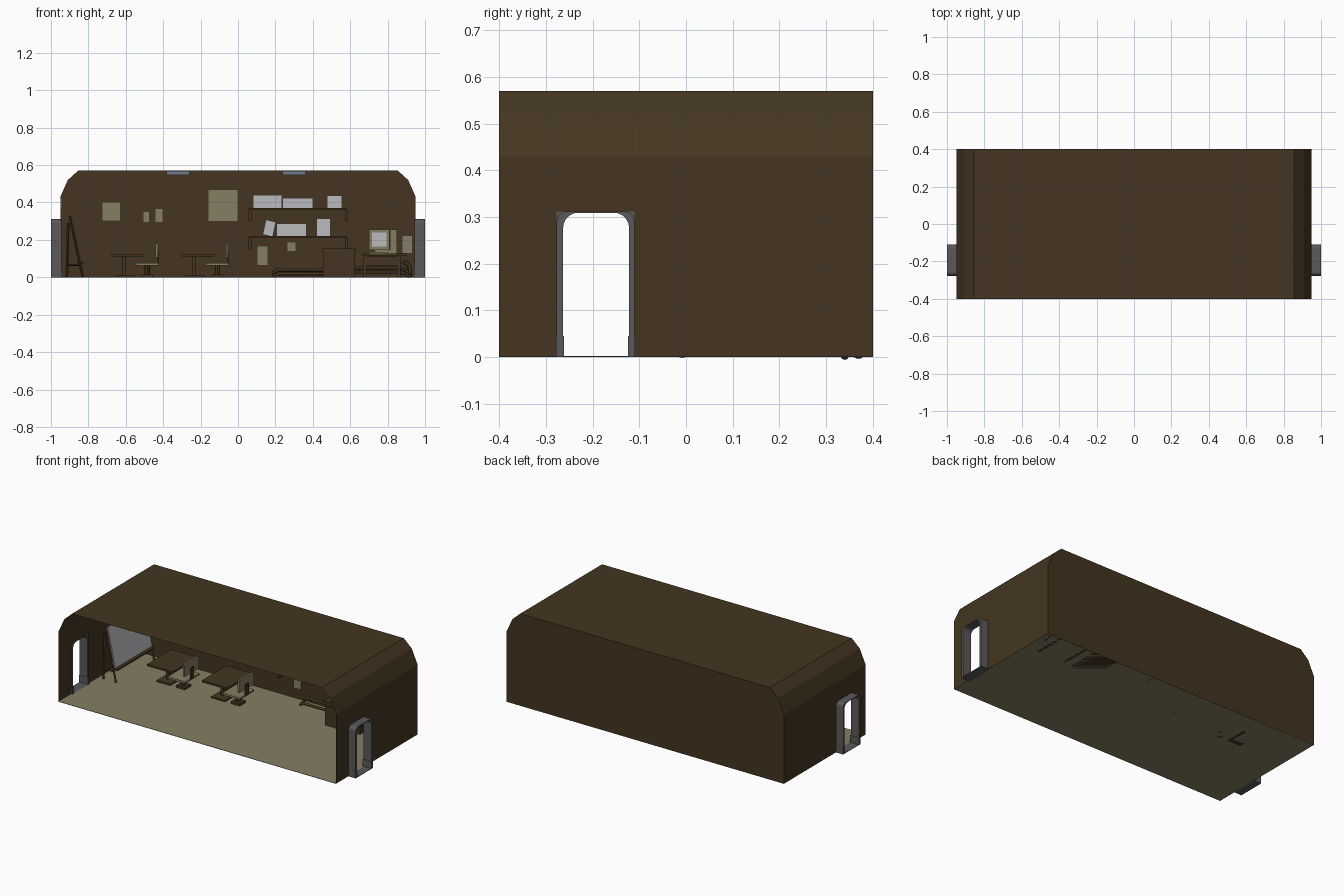
import bpy, bmesh, math
from mathutils import Vector

if "Cube" in bpy.data.objects:
    bpy.data.objects.remove(bpy.data.objects["Cube"])


def material(name, r, g, b):
    m = bpy.data.materials.new(name)
    m.use_nodes = True
    m.diffuse_color = (r, g, b, 1)
    m.node_tree.nodes["Principled BSDF"].inputs["Base Color"].default_value = (r, g, b, 1)
    return m


BROWN = material("dark brown", .058, .036, .015)
BEIGE = material("beige", .235, .21, .125)
WHITE = material("paper grey", .5, .5, .52)
GREY = material("frame grey", .1, .1, .105)
BLUE = material("lamp blue grey", .17, .21, .27)


def mesh_object(name, bm, mat):
    bmesh.ops.recalc_face_normals(bm, faces=bm.faces)
    me = bpy.data.meshes.new(name)
    bm.to_mesh(me)
    bm.free()
    me.materials.append(mat)
    ob = bpy.data.objects.new(name, me)
    bpy.context.collection.objects.link(ob)
    return ob


def box(name, mat, xs, ys, zs, tilt=0):
    """Box from x, y and z ranges, tilted about the y axis."""
    bm = bmesh.new()
    bmesh.ops.create_cube(bm, size=1)
    bmesh.ops.scale(bm, vec=[b - a for a, b in (xs, ys, zs)], verts=bm.verts)
    ob = mesh_object(name, bm, mat)
    ob.location = [(a + b) / 2 for a, b in (xs, ys, zs)]
    ob.rotation_euler.y = tilt
    return ob


def bar(name, mat, a, b, r, sides=6):
    """Straight rod between two points."""
    a, b = Vector(a), Vector(b)
    bm = bmesh.new()
    bmesh.ops.create_cone(bm, cap_ends=True, segments=sides, radius1=r, radius2=r, depth=(b - a).length)
    ob = mesh_object(name, bm, mat)
    ob.location = (a + b) / 2
    ob.rotation_euler = (b - a).to_track_quat('Z', 'Y').to_euler()
    return ob


def pipe(name, mat, pts, r):
    cu = bpy.data.curves.new(name, 'CURVE')
    cu.dimensions = '3D'
    cu.bevel_depth, cu.bevel_resolution = r, 2
    cu.use_fill_caps = True
    sp = cu.splines.new('POLY')
    sp.points.add(len(pts) - 1)
    for p, co in zip(sp.points, pts):
        p.co = (*co, 1)
    cu.materials.append(mat)
    bpy.context.collection.objects.link(bpy.data.objects.new(name, cu))


# Room shell: roof section swept along y, end walls with door openings
X, Y, SPRING, TOP = .95, .4, .43, .57
Y0, Y1, DOOR = -.277, -.11, .312
bm = bmesh.new()


def face(*pts):
    bm.faces.new([bm.verts.new(p) for p in pts])


roof = [(-X, SPRING), (-.91, .52), (-.855, TOP), (.855, TOP), (.91, .52), (X, SPRING)]
for (xa, za), (xb, zb) in zip(roof, roof[1:]):
    face((xa, -Y, za), (xb, -Y, zb), (xb, Y, zb), (xa, Y, za))
face((-X, Y, 0), *[(x, Y, z) for x, z in roof], (X, Y, 0))
for x in (-X, X):
    for ya, yb, z in ((-Y, Y0, 0), (Y0, Y1, DOOR), (Y1, Y, 0)):
        face((x, ya, z), (x, yb, z), (x, yb, SPRING), (x, ya, SPRING))
bmesh.ops.remove_doubles(bm, verts=bm.verts, dist=.0005)
mesh_object("room_shell", bm, BROWN)
box("floor", BEIGE, (-X, X), (-Y, Y), (0, .002))


# Door frames
def arch(ya, yb, top, r):
    pts = [(ya, 0)]
    for c, start in ((ya + r, math.pi), (yb - r, math.pi / 2)):
        for i in range(7):
            a = start - i * math.pi / 12
            pts.append((c + r * math.cos(a), top - r + r * math.sin(a)))
    return pts + [(yb, 0)]


def arch_ring(name, x0, x1, outer_r):
    bm = bmesh.new()
    rings = []
    for path in (arch(Y0, Y1, DOOR, outer_r), arch(Y0 + .014, Y1 - .012, DOOR - .003, .032)):
        for x in (x0, x1):
            rings.append([bm.verts.new((x, y, z)) for y, z in path])
    loop = [rings[0], rings[1], rings[3], rings[2]]
    for a, b in zip(loop, loop[1:] + loop[:1]):
        for i in range(len(a) - 1):
            bm.faces.new((a[i], a[i + 1], b[i + 1], b[i]))
    for end in (0, -1):
        bm.faces.new([r[end] for r in loop])
    mesh_object(name, bm, GREY)


for s, side in ((-1, "right"), (1, "left")):
    arch_ring(side + "_door_tunnel", s * .95, s * 1.0, .022)
    arch_ring(side + "_door_trim", s * .945, s * .953, .001)
    xs = sorted((s * .94, s * 1.0))
    for ya, yb in ((Y0 - .001, Y0 + .016), (Y1 - .014, Y1 + .001)):
        box(side + "_door_foot", GREY, xs, (ya, yb), (0, .045))
    box(side + "_door_sill", GREY, xs, (Y0, Y1), (0, .002))

# Ceiling lamps
for x in (-.32, .3):
    box("ceiling_lamp", BLUE, (x - .062, x + .062), (-.145, .225), (.548, .569))

# Tables and chairs
for dx in (0, .375):
    tx = -.59 + dx
    box("table_top", BROWN, (tx - .088, tx + .088), (.08, .32), (.11, .122))
    box("table_post", BROWN, (tx - .03, tx - .01), (.18, .22), (.008, .11))
    box("table_foot", BROWN, (tx - .06, tx + .035), (.13, .27), (0, .01))
    cx = -.485 + dx
    box("chair_seat", BEIGE, (cx - .06, cx + .06), (.09, .23), (.064, .076))
    bar("chair_post", BROWN, (cx, .16, .015), (cx, .16, .064), .014, 8)
    box("chair_foot", BROWN, (cx - .03, cx + .03), (.13, .19), (0, .016))
    box("chair_back", BEIGE, (cx + .045, cx + .057), (.09, .23), (.105, .18))
    box("chair_back_post", BROWN, (cx + .054, cx + .062), (.145, .175), (.07, .14))

# Leaning board on its easel
for y in (-.008, .365):
    bar("easel_front_leg", BROWN, (-.83, y, 0), (-.9, y, .33), .007, 4)
    bar("easel_back_leg", BROWN, (-.915, y, 0), (-.908, y, .29), .007, 4)
    bar("easel_brace", BROWN, (-.845, y, .065), (-.915, y, .065), .005, 4)
box("easel_board", WHITE, (-.873, -.865), (0, .36), (.08, .325), math.radians(-12))
box("easel_ledge", BROWN, (-.86, -.825), (0, .36), (.07, .08))

# Wall posters and small panels
posters = [(-.725, -.63, .305, .4), (-.505, -.475, .295, .35), (-.44, -.405, .295, .365),
           (-.158, -.002, .3, .468), (.105, .158, .065, .165), (.265, .308, .14, .187),
           (.88, .93, .13, .22)]
for xa, xb, za, zb in posters:
    box("wall_poster", BEIGE, (xa, xb), (.392, .398), (za, zb))
box("wall_panel", BLUE, (-.948, -.94), (.1, .16), (.37, .42))

# Shelves with books
for z in (.21, .36):
    box("shelf", BROWN, (.06, .58), (.29, .398), (z, z + .01))
    for x in (.065, .58):
        box("shelf_bracket", BROWN, (x - .008, x + .008), (.3, .398), (z - .06, z))
books = [(.08, .235, .37, .44), (.237, .4, .37, .425), (.475, .555, .37, .438),
         (.205, .365, .22, .287), (.42, .495, .22, .315)]
for xa, xb, za, zb in books:
    box("books", WHITE, (xa, xb), (.31, .38), (za, zb))
box("leaning_book", WHITE, (.14, .195), (.31, .38), (.222, .303), math.radians(12))

# Cabinet with a raised door
box("cabinet", BROWN, (.455, .625), (.2, .398), (0, .14))
box("cabinet_top", BROWN, (.45, .63), (.195, .398), (.14, .155))
box("cabinet_door", BROWN, (.468, .612), (.194, .2), (.02, .125))

# Computer desk
box("desk_top", BROWN, (.665, .9), (.2, .398), (.115, .128))
for x in (.668, .85):
    box("desk_side", BROWN, (x, x + .02), (.21, .398), (0, .115))
box("desk_drawer", BROWN, (.688, .85), (.21, .39), (.06, .11))
box("monitor_foot", BEIGE, (.73, .82), (.26, .36), (.128, .145))
box("monitor_bezel", BEIGE, (.7, .81), (.24, .28), (.145, .255))
box("monitor_screen", WHITE, (.717, .793), (.234, .24), (.165, .24))
box("monitor_tube", BEIGE, (.715, .795), (.28, .36), (.155, .24))
box("computer_case", BEIGE, (.812, .85), (.26, .39), (.128, .255))
box("keyboard", BEIGE, (.7, .8), (.205, .235), (.128, .136))

# Floor pipes along the back wall
for y, z in ((.37, .04), (.34, .018)):
    pipe("floor_pipe_a", BROWN, [(.19, y, 0), (.195, y, z * .7), (.215, y, z), (.46, y, z)], .008)
    pipe("floor_pipe_b", BROWN, [(.62, y, z + .01), (.87, y, z + .01), (.9, y, z), (.92, y, 0)], .008)
pipe("wall_pipe", BROWN, [(.88, .38, .08), (.905, .38, .075), (.92, .38, .05), (.92, .38, 0)], .009)
